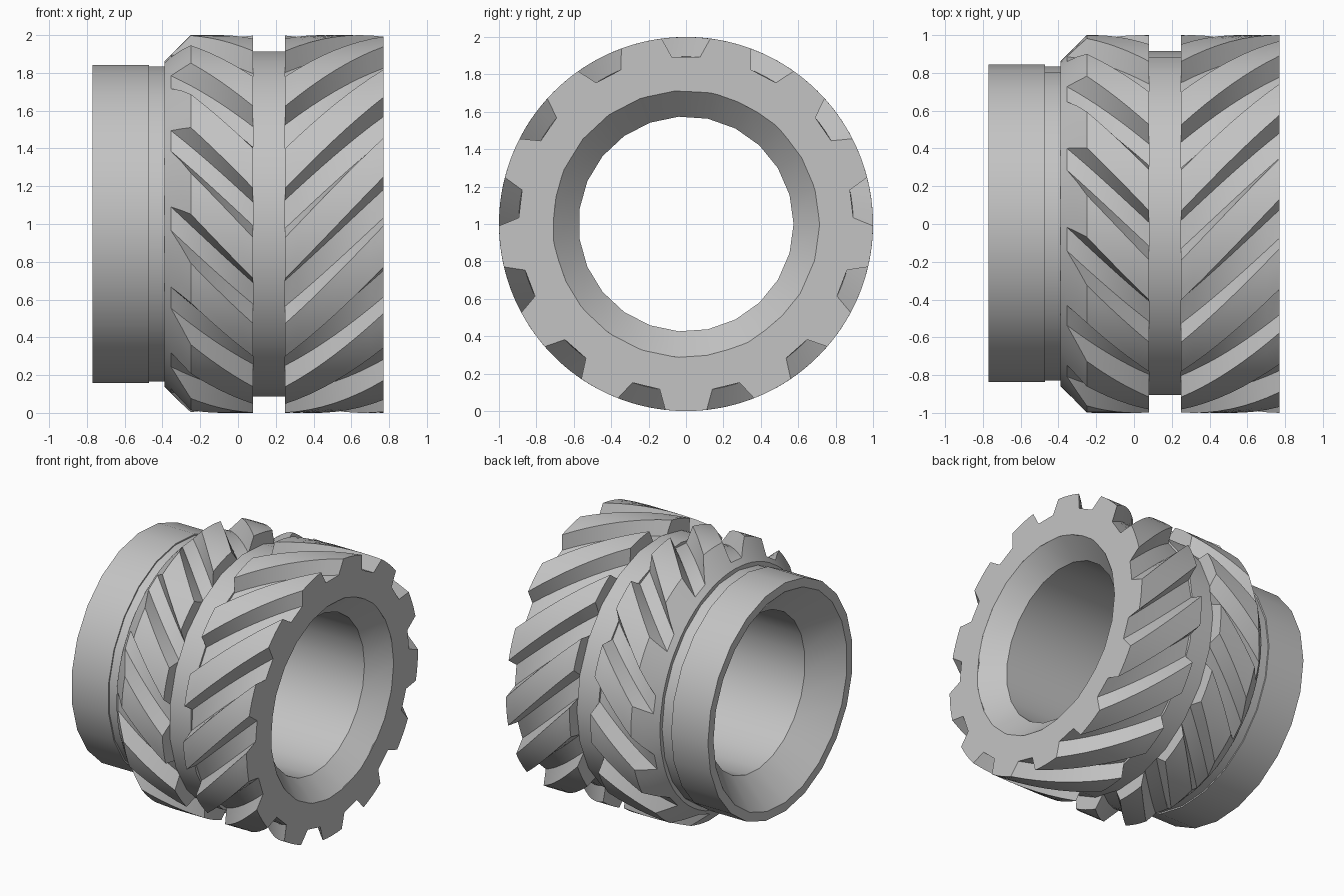
import bpy, bmesh
from math import sin, cos, pi, radians

cube = bpy.data.objects.get("Cube")
if cube:
    bpy.data.objects.remove(cube, do_unlink=True)

SIDES = 23            # facets of the turned body
TEETH = 13            # grooves around each toothed band
PITCH = 2 * pi / TEETH
RIM, FLOOR = 1.0, 0.895
RIM_HALF = radians(7.5)
LEAD = radians(60)    # helix twist per unit of length
BORE_END = 0.715

steel = bpy.data.materials.new("grey_steel")
steel.use_nodes = True
grey = (0.55, 0.55, 0.55, 1)
steel.diffuse_color = grey
steel.node_tree.nodes["Principled BSDF"].inputs["Base Color"].default_value = grey


def point(x, r, a):
    """Polar position around the x axis; angle 0 is the front, rising upward."""
    return (x, -r * cos(a), 1 + r * sin(a))


def loft(name, rings, closed):
    """Skin a list of equal-length point rings into one smooth-by-angle object."""
    bm = bmesh.new()
    loops = [[bm.verts.new(p) for p in ring] for ring in rings]
    pairs = list(zip(loops, loops[1:]))
    if closed:
        pairs.append((loops[-1], loops[0]))
    for a, b in pairs:
        n = len(a)
        for i in range(n):
            j = (i + 1) % n
            bm.faces.new((a[i], a[j], b[j], b[i]))
    bmesh.ops.remove_doubles(bm, verts=bm.verts, dist=0.0005)
    bmesh.ops.recalc_face_normals(bm, faces=bm.faces)
    mesh = bpy.data.meshes.new(name)
    bm.to_mesh(mesh)
    bm.free()
    mesh.materials.append(steel)
    obj = bpy.data.objects.new(name, mesh)
    bpy.context.collection.objects.link(obj)
    bpy.ops.object.select_all(action='DESELECT')
    obj.select_set(True)
    bpy.context.view_layer.objects.active = obj
    bpy.ops.object.shade_smooth_by_angle(angle=radians(25))
    return obj


def facet_radius(r, a):
    """Radius at angle a on the faceted circle of the bore."""
    step = 2 * pi / SIDES
    return r * cos(step / 2) / cos((a - pi) % step - step / 2)


def groove_ring(x, centre, floor_half, cap=RIM):
    """Notched outline, cut down to the cap radius; returns (x, r, angle)."""
    opening = max(0, min(1, (cap - FLOOR) / (RIM - FLOOR)))
    half = floor_half + (RIM_HALF - floor_half) * opening
    top, low = min(cap, RIM), min(cap, FLOOR)
    ring = []
    for k in range(TEETH):
        c = centre + k * PITCH
        ring += [(x, low, c - floor_half), (x, low, c + floor_half)]
        land = PITCH - 2 * half
        ring += [(x, top, c + half + land * i / 4) for i in range(5)]
    return ring


def toothed_band(name, outlines, inner_back, inner_front):
    def bore_ring(outline, r):
        return [point(x, facet_radius(r, a), a) for x, _, a in outline]
    rings = [bore_ring(outlines[0], inner_back)]
    rings += [[point(*p) for p in outline] for outline in outlines]
    rings.append(bore_ring(outlines[-1], inner_front))
    return loft(name, rings, True)


# Turned body: sleeve, collar, neck between the bands, bevelled bore
profile = [(-0.77, 0.78), (-0.77, 0.845), (-0.47, 0.845), (-0.47, 0.835),
           (0.08, 0.835), (0.08, 0.915), (0.25, 0.915), (0.25, 0.84),
           (0.77, BORE_END), (0.63, 0.575), (-0.57, 0.575)]
loft("sleeve_body",
     [[point(x, r, pi + 2 * pi * i / SIDES) for i in range(SIDES)] for x, r in profile],
     True)

# Wide band with grooves rising toward the open end
front_phase = pi / 2 - 3 * PITCH
start, end, steps = 0.25, 0.77, 8
xs = [start + (end - start) * i / steps for i in range(steps + 1)]
toothed_band("wide_toothed_band",
             [groove_ring(x, front_phase - (end - x) * LEAD, radians(4.8)) for x in xs],
             0.8, BORE_END)

# Narrow band with opposite grooves and a bevelled back edge
mid_phase = front_phase - (end - start) * LEAD
shoulder, mouth, front = -0.25, -0.355, 0.08
xs = [mouth, (mouth + shoulder) / 2]
xs += [shoulder + (front - shoulder) * i / 6 for i in range(7)]
outlines = []
for x in xs:
    outlines.append(groove_ring(x, mid_phase + (front - x) * LEAD, radians(4),
                                min(RIM, RIM + x - shoulder)))
back_edge = [(-0.39, 0.86, a) for _, _, a in outlines[0]]
toothed_band("narrow_toothed_band", [back_edge] + outlines, 0.8, 0.8)
